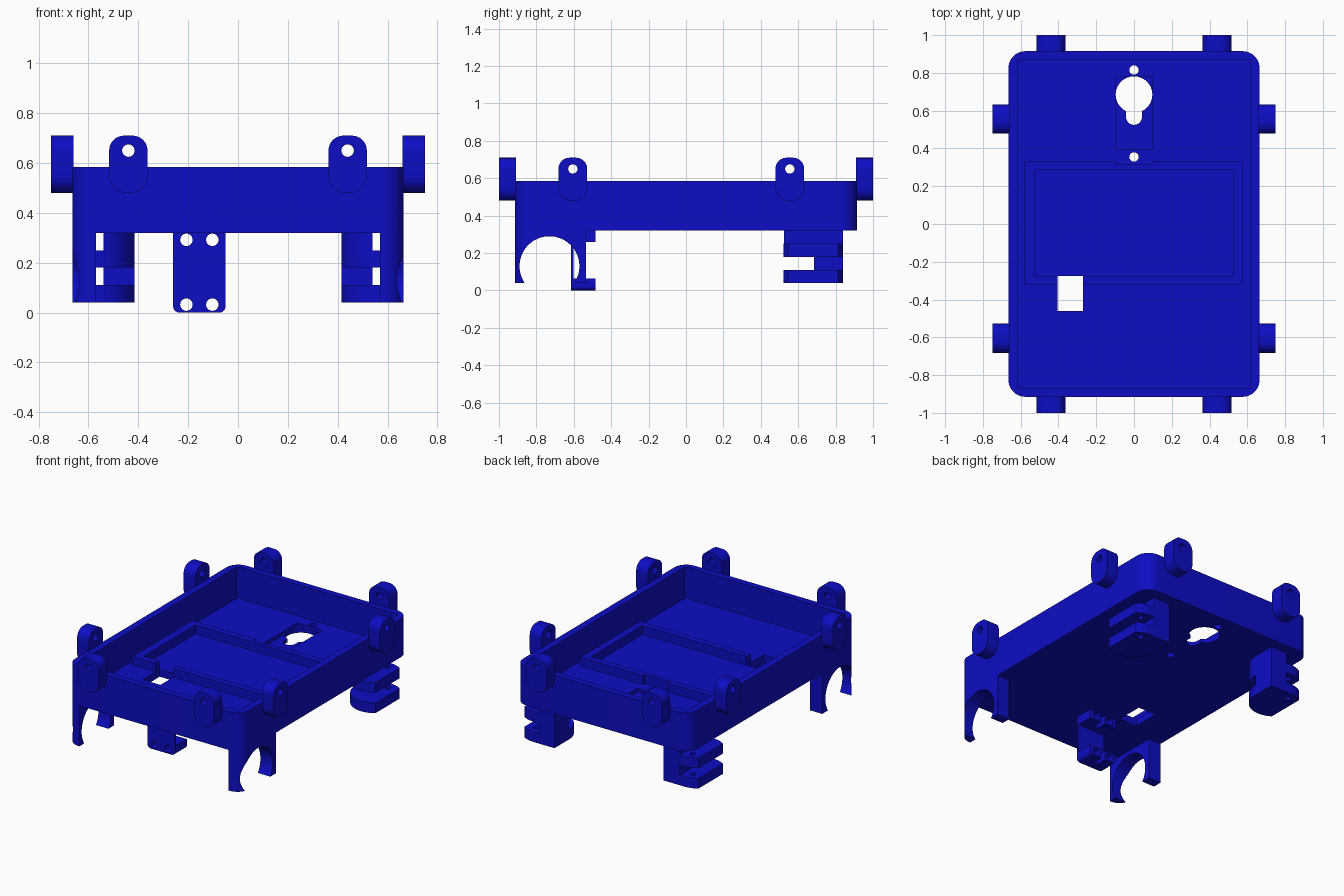
import bpy
import bmesh
from math import sin, cos, pi, radians

if "Cube" in bpy.data.objects:
    bpy.data.objects.remove(bpy.data.objects["Cube"])

blue = bpy.data.materials.new("deep_blue")
blue.use_nodes = True
BLUE = (0.004, 0.004, 0.56, 1)
blue.diffuse_color = BLUE
blue.node_tree.nodes["Principled BSDF"].inputs["Base Color"].default_value = BLUE


# Helpers: outlines, extruded prisms and booleans
def arc(cx, cy, r, a0, a1, n=10):
    angles = [radians(a0 + (a1 - a0) * i / n) for i in range(n + 1)]
    return [(cx + r * cos(a), cy + r * sin(a)) for a in angles]


def circle(cx, cy, r, n=48):
    return arc(cx, cy, r, 0, 360, n)[:-1]


def rounded(x0, x1, y0, y1, low, high):
    return (arc(x1 - high, y1 - high, high, 0, 90) + arc(x0 + high, y1 - high, high, 90, 180)
            + arc(x0 + low, y0 + low, low, 180, 270) + arc(x1 - low, y0 + low, low, 270, 360))


def prism(name, outline, axis, lo, hi):
    place = {"x": lambda a, b, c: (c, a, b),
             "y": lambda a, b, c: (a, c, b),
             "z": lambda a, b, c: (a, b, c)}[axis]
    bm = bmesh.new()
    rings = [[bm.verts.new(place(a, b, c)) for a, b in outline] for c in (lo, hi)]
    bm.faces.new(rings[0])
    bm.faces.new(rings[1])
    n = len(outline)
    for i in range(n):
        j = (i + 1) % n
        bm.faces.new((rings[0][i], rings[0][j], rings[1][j], rings[1][i]))
    bmesh.ops.recalc_face_normals(bm, faces=bm.faces)
    mesh = bpy.data.meshes.new(name)
    bm.to_mesh(mesh)
    bm.free()
    mesh.materials.append(blue)
    obj = bpy.data.objects.new(name, mesh)
    bpy.context.collection.objects.link(obj)
    return obj


def box(name, x, y, z):
    x, y = sorted(x), sorted(y)
    outline = [(x[0], y[0]), (x[1], y[0]), (x[1], y[1]), (x[0], y[1])]
    return prism(name, outline, "z", *z)


def combine(target, tool, operation="DIFFERENCE"):
    mod = target.modifiers.new("combine", "BOOLEAN")
    mod.operation = operation
    mod.solver = "EXACT"
    mod.object = tool
    bpy.context.view_layer.objects.active = target
    bpy.ops.object.modifier_apply(modifier=mod.name)
    bpy.data.objects.remove(tool)


parts = []
BASE, FLOOR, TOP = 0.32, 0.37, 0.585
W, D = 0.665, 0.915
footprint = rounded(-W, W, -D, D, 0.09, 0.09)

# Open tray with its raised inner frame
tray = prism("tray", footprint, "z", BASE, TOP)
combine(tray, box("cavity", (-0.615, 0.615), (-0.87, 0.87), (FLOOR, 1)))
frame = box("inner_frame", (-0.58, 0.575), (-0.32, 0.33), (FLOOR - 0.01, 0.43))
combine(frame, box("frame_opening", (-0.525, 0.525), (-0.275, 0.285), (0, 1)))
combine(tray, frame, "UNION")

# Floor openings: cable slot, keyhole with its recess, two screw holes
combine(tray, box("cable_slot", (-0.405, -0.27), (-0.46, -0.275), (0, 1)))
combine(tray, box("keyhole_recess", (-0.095, 0.095), (0.395, 0.78), (0.345, 1)))
combine(tray, box("frame_notch", (-0.095, 0.095), (0.315, 0.34), (FLOOR, 1)))
combine(tray, prism("keyhole_round", circle(0, 0.685, 0.097), "z", 0, 1))
combine(tray, prism("keyhole_neck", rounded(-0.042, 0.042, 0.525, 0.66, 0.0419, 0.01), "z", 0, 1))
for y in (0.355, 0.815):
    combine(tray, prism("screw_hole", circle(0, y, 0.025, 24), "z", 0, 1))
parts.append(tray)


# Drilled lugs around the rim
def lug(name, centre, axis, side, inner, outer):
    lo, hi = sorted((side * inner, side * outer))
    outline = rounded(centre - 0.077, centre + 0.077, 0.48, 0.71, 0.07, 0.06)
    obj = prism(name, outline, axis, lo, hi)
    combine(obj, prism("lug_hole", circle(centre, 0.65, 0.025, 24), axis, lo - 0.1, hi + 0.1))
    parts.append(obj)


for side in (-1, 1):
    for x in (-0.44, 0.44):
        lug("end_lug", x, "y", side, D - 0.005, 1.0)
    for y in (-0.605, 0.555):
        lug("side_lug", y, "x", side, W - 0.005, 0.75)

for s, label in ((1, "left"), (-1, "right")):
    # Front clip leg with a round bite, trimmed to the tray corner
    leg = box("front_clip_" + label, (s * 0.57, s * W), (-D, -0.535), (0.04, BASE + 0.01))
    combine(leg, prism("corner_trim", footprint, "z", 0, 1), "INTERSECT")
    combine(leg, prism("clip_bite", circle(-0.73, 0.13, 0.16, 64), "x", -1, 1))
    parts.append(leg)

    # Rear hinge: round column squared off at its inner back corner
    hinge = prism("rear_hinge_" + label, circle(s * 0.575, 0.68, 0.16, 64), "z", 0.04, BASE + 0.01)
    combine(hinge, box("hinge_corner", (s * 0.415, s * 0.575), (0.68, 0.84), (0.04, BASE + 0.01)), "UNION")
    combine(hinge, box("side_trim", (s * W, s), (0.3, 1), (0, 1)))
    combine(hinge, box("upper_gap", (s * 0.54, s), (0.3, 1), (0.25, BASE)))
    combine(hinge, box("lower_gap", (s * 0.54, s), (0.3, 1), (0.11, 0.18)))
    combine(hinge, box("front_gap", (s * 0.3, s), (0.3, 0.685), (0.11, 0.18)))
    combine(hinge, prism("hinge_hole", circle(s * 0.6, 0.78, 0.018, 20), "z", 0, 0.3))
    parts.append(hinge)

# Hanging bracket: thin front plate with a pair of screw bosses above and below
bracket = prism("bracket", rounded(-0.26, -0.05, 0, BASE + 0.01, 0.025, 0.002), "y", -0.615, -0.485)
combine(bracket, box("bracket_middle", (-0.4, 0.1), (-0.602, -0.4), (0.065, 0.26)))
combine(bracket, box("boss_gap", (-0.17, -0.14), (-0.56, -0.4), (-0.1, BASE)))
for x in (-0.207, -0.103):
    for z in (0.032, 0.292):
        combine(bracket, prism("boss_hole", circle(x, z, 0.025, 24), "y", -0.8, -0.3))
parts.append(bracket)

# Smooth the rounded faces, keep the edges crisp
bpy.ops.object.select_all(action="DESELECT")
for obj in parts:
    obj.select_set(True)
bpy.context.view_layer.objects.active = tray
bpy.ops.object.shade_smooth_by_angle(angle=radians(30))
